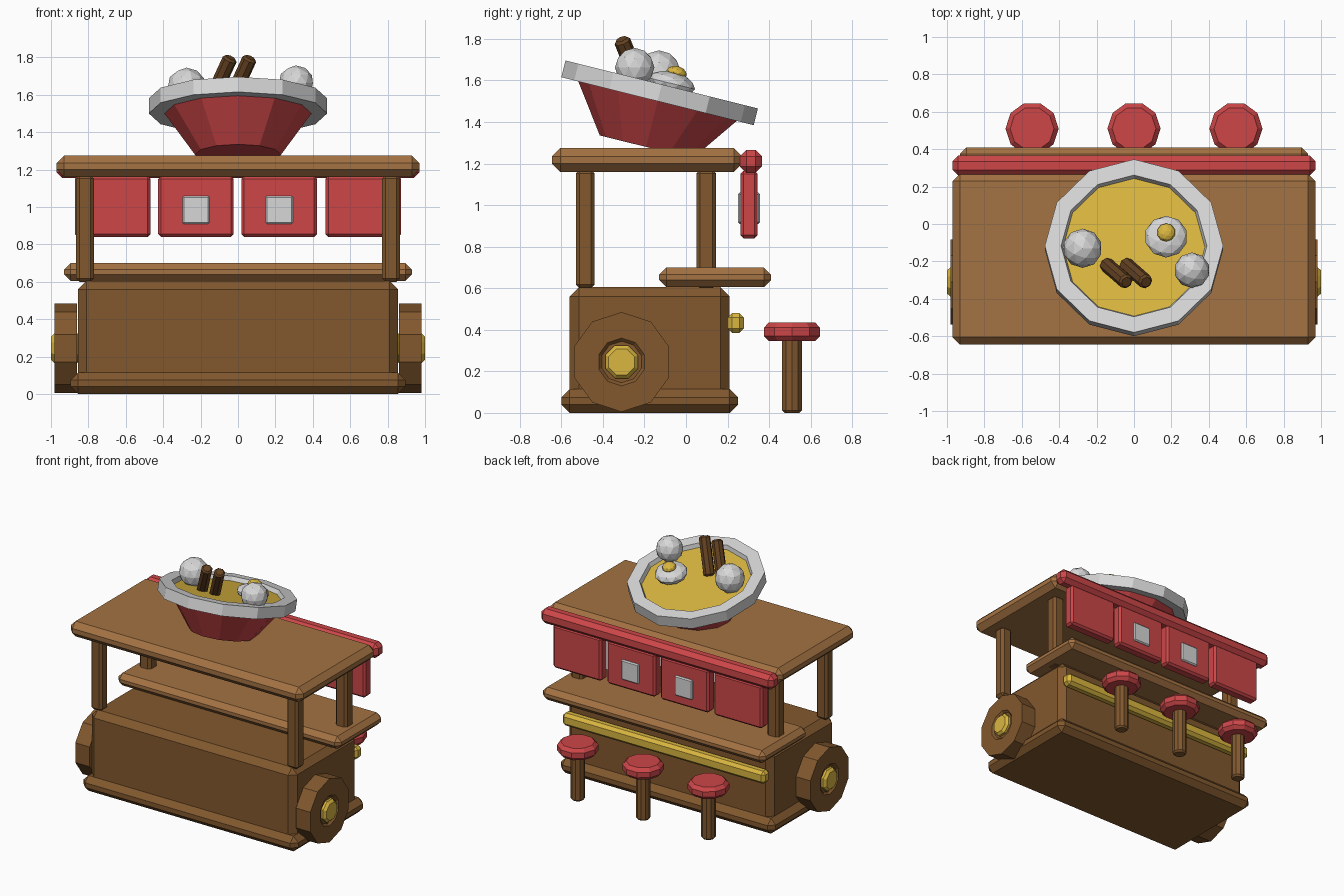
import bpy, bmesh
from math import pi, sin, cos, radians
from mathutils import Matrix, Vector

cube = bpy.data.objects.get("Cube")
if cube:
    bpy.data.objects.remove(cube)


def material(name, rgb):
    m = bpy.data.materials.new(name)
    m.use_nodes = True
    m.diffuse_color = (*rgb, 1)
    m.node_tree.nodes["Principled BSDF"].inputs["Base Color"].default_value = (*rgb, 1)
    return m


LIGHT_WOOD = material("light wood", (0.37, 0.168, 0.054))
WOOD = material("wood", (0.223, 0.098, 0.027))
DARK_WOOD = material("dark wood", (0.13, 0.055, 0.016))
RED = material("red", (0.61, 0.061, 0.065))
GOLD = material("gold", (0.70, 0.468, 0.051))
WHITE = material("off white", (0.68, 0.68, 0.68))


def finish(name, bm, mat, matrix=Matrix()):
    bmesh.ops.recalc_face_normals(bm, faces=bm.faces)
    mesh = bpy.data.meshes.new(name)
    bm.to_mesh(mesh)
    bm.free()
    mesh.materials.append(mat)
    ob = bpy.data.objects.new(name, mesh)
    ob.matrix_world = matrix
    bpy.context.collection.objects.link(ob)
    return ob


def box(name, x, y, z, mat, bevel):
    """Chamfered box spanning the (min, max) ranges."""
    bm = bmesh.new()
    bmesh.ops.create_cube(bm, size=1)
    for v in bm.verts:
        v.co = [r[0] + (c + 0.5) * (r[1] - r[0]) for c, r in zip(v.co, (x, y, z))]
    bmesh.ops.bevel(bm, geom=bm.edges[:], offset=bevel, segments=1, affect='EDGES')
    return finish(name, bm, mat)


def lathe(name, profile, sides, mat, matrix, closed=False, phase=0):
    """Turn (radius, height) points about local z; cap the ends or close the loop."""
    bm = bmesh.new()
    rings = [[bm.verts.new((r * cos(phase + 2 * pi * i / sides),
                            r * sin(phase + 2 * pi * i / sides), h))
              for i in range(sides)] for r, h in profile]
    pairs = list(zip(rings, rings[1:]))
    if closed:
        pairs.append((rings[-1], rings[0]))
    else:
        bm.faces.new(rings[0])
        bm.faces.new(rings[-1])
    for a, b in pairs:
        for i in range(sides):
            j = (i + 1) % sides
            bm.faces.new((a[i], a[j], b[j], b[i]))
    return finish(name, bm, mat, matrix)


def rod(r, h, c):
    """Profile of a cylinder with chamfered ends."""
    return [(r - c, 0), (r, c), (r, h - c), (r - c, h)]


def ball(name, center, r, mat, squash=1, turn=Matrix()):
    bm = bmesh.new()
    bmesh.ops.create_icosphere(bm, subdivisions=2, radius=r)
    bmesh.ops.scale(bm, vec=(1, 1, squash), verts=bm.verts)
    return finish(name, bm, mat, Matrix.Translation(center) @ turn)


# Cart body, counter, roof
box("body", (-0.855, 0.855), (-0.56, 0.21), (0, 0.605), WOOD, 0.045)
box("plinth", (-0.895, 0.895), (-0.6, 0.25), (0, 0.115), WOOD, 0.04)
box("counter", (-0.93, 0.93), (-0.13, 0.41), (0.605, 0.7), LIGHT_WOOD, 0.035)
box("roof", (-0.97, 0.97), (-0.645, 0.27), (1.16, 1.275), LIGHT_WOOD, 0.04)
box("curtain_beam", (-0.97, 0.97), (0.26, 0.365), (1.155, 1.265), RED, 0.03)
box("foot_rail", (-0.845, 0.845), (0.2, 0.28), (0.385, 0.48), GOLD, 0.022)

# Posts and wheels on both sides
for s, side in ((1, "left"), (-1, "right")):
    x = sorted((s * 0.77, s * 0.865))
    box(f"front_post_{side}", x, (-0.53, -0.44), (0.6, 1.17), WOOD, 0.018)
    box(f"back_post_{side}", x, (0.05, 0.145), (0.6, 1.17), WOOD, 0.018)
    axle = Matrix.Translation((s * 0.84, -0.31, 0.245)) @ Matrix.Rotation(s * pi / 2, 4, 'Y')
    lathe(f"wheel_{side}", [(0.24, 0.02), (0.24, 0.14), (0.115, 0.14), (0.1, 0.125)],
          10, WOOD, axle)
    lathe(f"hub_{side}", rod(0.085, 0.16, 0.018), 8, GOLD, axle, phase=pi / 8)

# Curtain panels, the middle two with a plate through them
for i, x in enumerate((-0.67, -0.225, 0.22, 0.67)):
    box(f"curtain_{i + 1}", (x - 0.202, x + 0.202), (0.262, 0.345), (0.84, 1.165), RED, 0.015)
    if i in (1, 2):
        box(f"curtain_plate_{i}", (x - 0.073, x + 0.073), (0.25, 0.357), (0.91, 1.06), WHITE, 0.008)

# Stools
for i, x in enumerate((-0.545, 0, 0.545)):
    lathe(f"stool_leg_{i + 1}", rod(0.05, 0.36, 0.012), 10, WOOD,
          Matrix.Translation((x, 0.51, 0)))
    lathe(f"stool_seat_{i + 1}", rod(0.142, 0.09, 0.025), 10, RED,
          Matrix.Translation((x, 0.51, 0.345)))

# Tilted bowl; local origin at the underside of the rim
tilt = Matrix.Rotation(radians(-14), 4, 'X')
bowl = Matrix.Translation((0, -0.137, 1.5)) @ tilt
lathe("bowl", [(0.23, -0.227), (0.4, 0.01)], 12, RED, bowl)
lathe("bowl_rim", [(0.477, 0), (0.477, 0.083), (0.39, 0.083), (0.375, 0.04), (0.375, 0)],
      12, WHITE, bowl, closed=True)
lathe("soup", [(0.38, 0.02), (0.38, 0.052)], 12, GOLD, bowl)

# Toppings
ball("dumpling_right", (-0.275, -0.13, 1.64), 0.105, WHITE)
ball("dumpling_left", (0.31, -0.247, 1.662), 0.095, WHITE)
ball("egg_white", (0.172, -0.068, 1.585), 0.115, WHITE, 0.5, tilt)
ball("egg_yolk", (0.172, -0.045, 1.637), 0.05, GOLD, 0.65, tilt)
lean = Vector((0.46, -0.4, 1)).normalized()
for i, x in enumerate((-0.15, -0.045)):
    lathe(f"stick_{i + 1}", rod(0.04, 0.28, 0.012), 8, DARK_WOOD,
          Matrix.Translation((x, -0.215, 1.56)) @ lean.to_track_quat('Z', 'Y').to_matrix().to_4x4())
